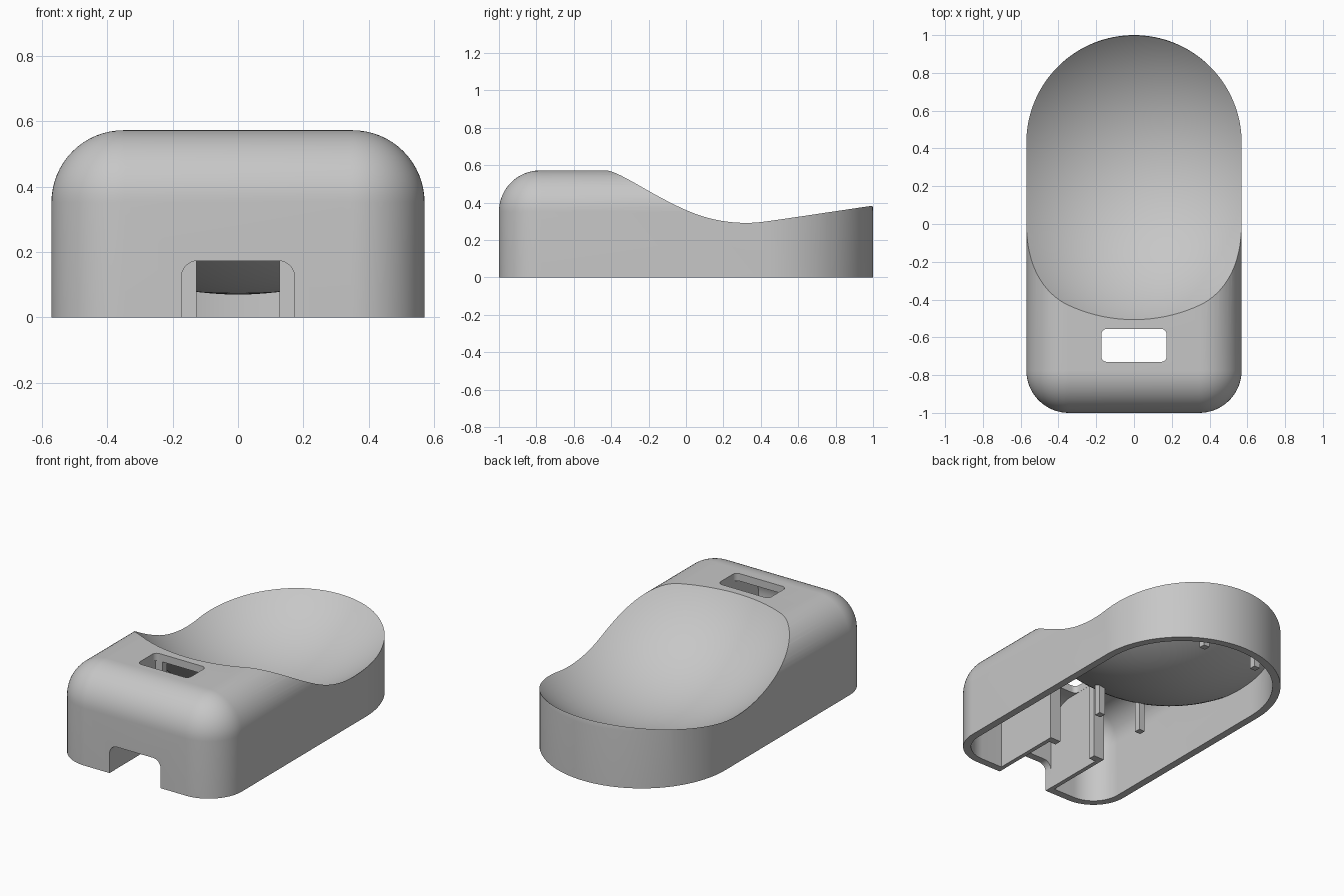
import bpy, bmesh
from math import sin, cos, pi
from mathutils import Matrix

if "Cube" in bpy.data.objects:
    bpy.data.objects.remove(bpy.data.objects["Cube"])

WIDTH, BACK_Y, CORNER = 0.57, 0.43, 0.225   # half width, back arc centre, front corner radius
FILLET, WALL, HEIGHT = 0.22, 0.046, 0.572

grey = bpy.data.materials.new("plain grey")
grey.use_nodes = True
grey.diffuse_color = (0.57, 0.57, 0.57, 1)
grey.node_tree.nodes["Principled BSDF"].inputs["Base Color"].default_value = grey.diffuse_color


def make_object(name, bm):
    bmesh.ops.recalc_face_normals(bm, faces=bm.faces)
    mesh = bpy.data.meshes.new(name)
    bm.to_mesh(mesh)
    bm.free()
    mesh.materials.append(grey)
    obj = bpy.data.objects.new(name, mesh)
    bpy.context.collection.objects.link(obj)
    return obj


def arc(cx, cy, r, start, end, steps):
    angles = [start + (end - start) * i / steps for i in range(steps + 1)]
    return [(cx + r * cos(a), cy + r * sin(a)) for a in angles]


def plan(inset):
    """Footprint: round at the back, rounded corners at the front."""
    cx, cy, r = WIDTH - CORNER, CORNER - 1, CORNER - inset
    return (arc(0, BACK_Y, WIDTH - inset, 0, pi, 64)
            + arc(-cx, cy, r, pi, 1.5 * pi, 16)
            + arc(cx, cy, r, 1.5 * pi, 2 * pi, 16))


def rounded_rect(x0, x1, y0, y1, r):
    return (arc(x1 - r, y1 - r, r, 0, pi / 2, 8) + arc(x0 + r, y1 - r, r, pi / 2, pi, 8)
            + arc(x0 + r, y0 + r, r, pi, 1.5 * pi, 8) + arc(x1 - r, y0 + r, r, 1.5 * pi, 2 * pi, 8))


def loft(name, layers):
    """Skin a stack of (outline, z) layers and cap both ends."""
    bm = bmesh.new()
    rings = [[bm.verts.new((x, y, z)) for x, y in outline] for outline, z in layers]
    n = len(rings[0])
    for low, high in zip(rings, rings[1:]):
        for i in range(n):
            j = (i + 1) % n
            bm.faces.new((low[i], low[j], high[j], high[i]))
    bm.faces.new(rings[0][::-1])
    bm.faces.new(rings[-1])
    return make_object(name, bm)


def domed_block(name, inset, base_z):
    r = FILLET - inset
    steps = [i * pi / 32 for i in range(17)]
    layers = [(plan(inset), base_z)]
    layers += [(plan(inset + r * (1 - cos(a))), HEIGHT - FILLET + r * sin(a)) for a in steps]
    return loft(name, layers)


def box(name, x0, x1, y0, y1, z0, z1):
    return loft(name, [([(x0, y0), (x1, y0), (x1, y1), (x0, y1)], z) for z in (z0, z1)])


def ball(name, radius):
    bm = bmesh.new()
    bmesh.ops.create_uvsphere(bm, u_segments=128, v_segments=80, radius=radius,
                              matrix=Matrix.Translation((0, 0.32, 1.07)))
    return make_object(name, bm)


def subtract(target, cutter):
    cutter.hide_render = True
    mod = target.modifiers.new("cut", 'BOOLEAN')
    mod.operation, mod.solver, mod.object = 'DIFFERENCE', 'EXACT', cutter
    bpy.context.view_layer.objects.active = target
    bpy.ops.object.modifier_apply(modifier=mod.name)
    bpy.data.objects.remove(cutter)


# Outer body with the spherical dish scooped out
shell = domed_block("stand_shell", 0, 0)
subtract(shell, ball("dish_cutter", 0.965))

# Hollow inside: leaves the dish underside, guide plates, lips and pegs standing
cavity = domed_block("cavity_cutter", WALL, -0.2)
subtract(cavity, ball("dish_underside", 1.0))
for side in (-1, 1):
    def keep(name, xa, xb, y0, y1):
        subtract(cavity, box(name, *sorted((side * xa, side * xb)), y0, y1, 0, 0.8))
    keep("guide_plate", 0.174, 0.2, -1.1, -0.53)
    keep("guide_lip", 0.127, 0.2, -0.554, -0.51)
    keep("front_peg", 0.13, 0.17, -0.147, -0.107)
    keep("back_peg", 0.17, 0.21, 0.84, 0.88)
subtract(shell, cavity)

# Slot through the top
slot = rounded_rect(-0.173, 0.173, -0.73, -0.555, 0.03)
subtract(shell, loft("slot_cutter", [(slot, 0.4), (slot, 0.8)]))

# Cable notch through the front wall
notch = rounded_rect(-0.173, 0.173, -0.3, 0.173, 0.05)
notch_cutter = loft("notch_cutter", [(notch, 0.9), (notch, 1.1)])
notch_cutter.data.transform(Matrix.Rotation(pi / 2, 4, 'X'))
subtract(shell, notch_cutter)

# Smooth curves, sharp edges
bpy.ops.object.select_all(action='DESELECT')
shell.select_set(True)
bpy.context.view_layer.objects.active = shell
bpy.ops.object.shade_smooth_by_angle(angle=pi / 6)
